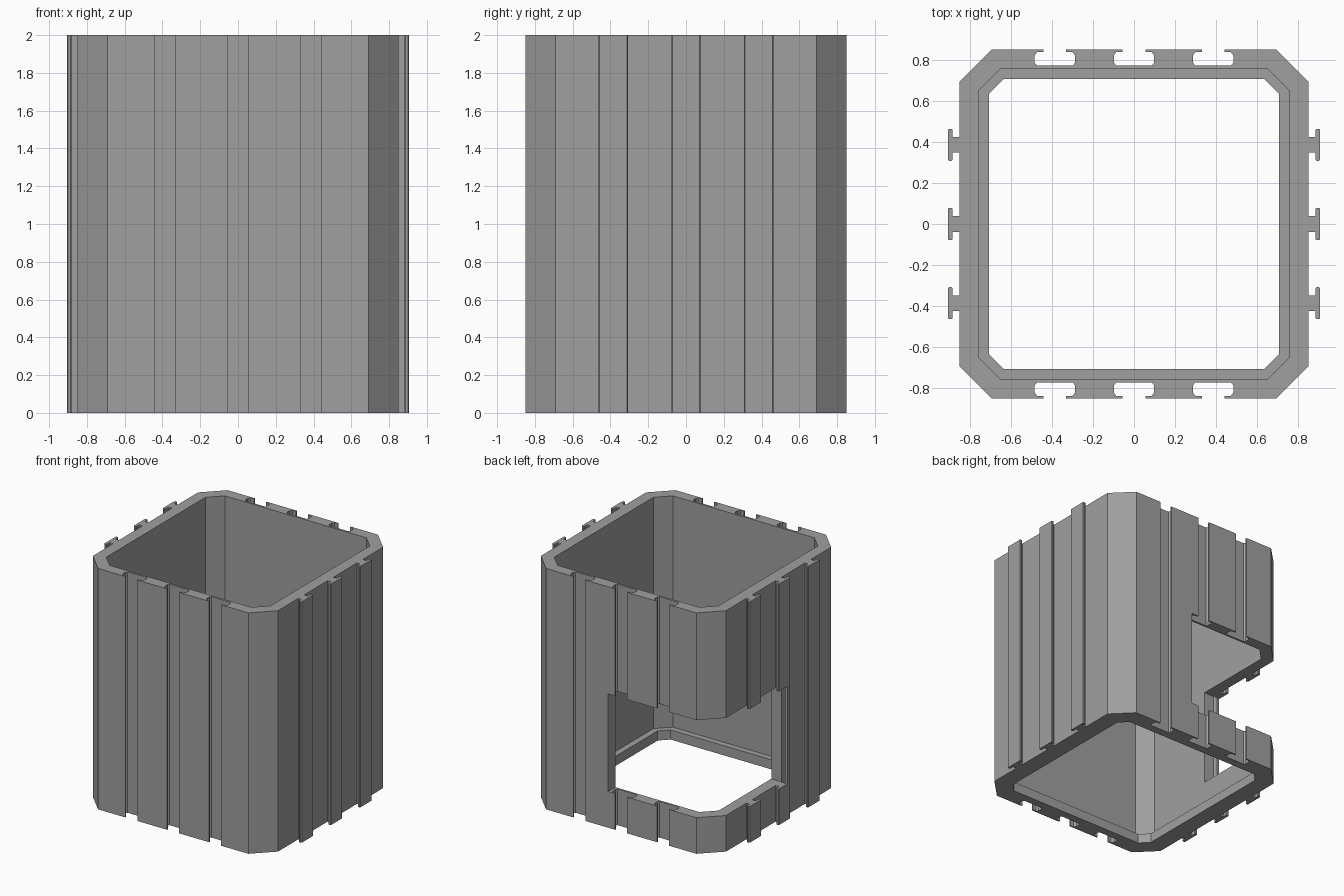
import bpy, bmesh

cube = bpy.data.objects.get("Cube")
if cube:
    bpy.data.objects.remove(cube, do_unlink=True)

HALF, CORNER, HEIGHT = 0.85, 0.69, 2.0
CENTRES = (-0.385, 0.0, 0.385)

grey = bpy.data.materials.new("plain_grey")
grey.use_nodes = True
colour = (0.35, 0.35, 0.35, 1.0)
grey.diffuse_color = colour
grey.node_tree.nodes["Principled BSDF"].inputs["Base Color"].default_value = colour


def prism(name, outline, z0, z1):
    """Extrude a closed outline between two heights."""
    bm = bmesh.new()
    face = bm.faces.new([bm.verts.new((x, y, z0)) for x, y in outline])
    ext = bmesh.ops.extrude_face_region(bm, geom=[face])
    for v in ext["geom"]:
        if isinstance(v, bmesh.types.BMVert):
            v.co.z = z1
    bmesh.ops.recalc_face_normals(bm, faces=bm.faces)
    mesh = bpy.data.meshes.new(name)
    bm.to_mesh(mesh)
    bm.free()
    mesh.materials.append(grey)
    obj = bpy.data.objects.new(name, mesh)
    bpy.context.collection.objects.link(obj)
    return obj


def octagon(half, corner):
    pts = [(-corner, -half), (corner, -half), (half, -corner), (half, corner)]
    return pts + [(-x, -y) for x, y in pts]


def mirrored(half_profile):
    """Complete a symmetric (along, out) profile from its first half."""
    return half_profile + [(-a, o) for a, o in reversed(half_profile)]


# Undercut groove and T-shaped rail
groove = mirrored([(-0.055, 0.85), (-0.055, 0.838), (-0.085, 0.838),
                   (-0.098, 0.82), (-0.098, 0.785), (-0.088, 0.772)])
rail = mirrored([(-0.038, 0.85), (-0.038, 0.882), (-0.072, 0.882),
                 (-0.078, 0.888), (-0.078, 0.9), (-0.072, 0.906)])

# Half of the outline: grooved front, then railed side
half_outline = [(-CORNER, -HALF)]
half_outline += [(c + a, -o) for c in CENTRES for a, o in groove]
half_outline += [(CORNER, -HALF), (HALF, -CORNER)]
half_outline += [(o, c + a) for c in CENTRES for a, o in rail]
half_outline += [(HALF, CORNER)]
outline = half_outline + [(-x, -y) for x, y in half_outline]
body = prism("modular_bin_body", outline, 0, HEIGHT)

# Bore, narrower bottom opening and corner window
cutters = [
    prism("bore_cutter", octagon(0.755, 0.65), 0.08, HEIGHT + 0.1),
    prism("bottom_opening_cutter", octagon(0.705, 0.635), -0.1, 0.2),
    prism("corner_window_cutter",
          [(-1.2, -0.04), (0.12, -0.04), (0.12, 1.2), (-1.2, 1.2)], 0.3, 1.11),
]
for cutter in cutters:
    cutter.hide_render = True
    mod = body.modifiers.new(cutter.name, "BOOLEAN")
    mod.operation = "DIFFERENCE"
    mod.solver = "EXACT"
    mod.object = cutter

# Bake the cuts and discard the cutters
bpy.context.view_layer.update()
graph = bpy.context.evaluated_depsgraph_get()
result = bpy.data.meshes.new_from_object(body.evaluated_get(graph))
body.modifiers.clear()
body.data = result
for cutter in cutters:
    bpy.data.objects.remove(cutter, do_unlink=True)
